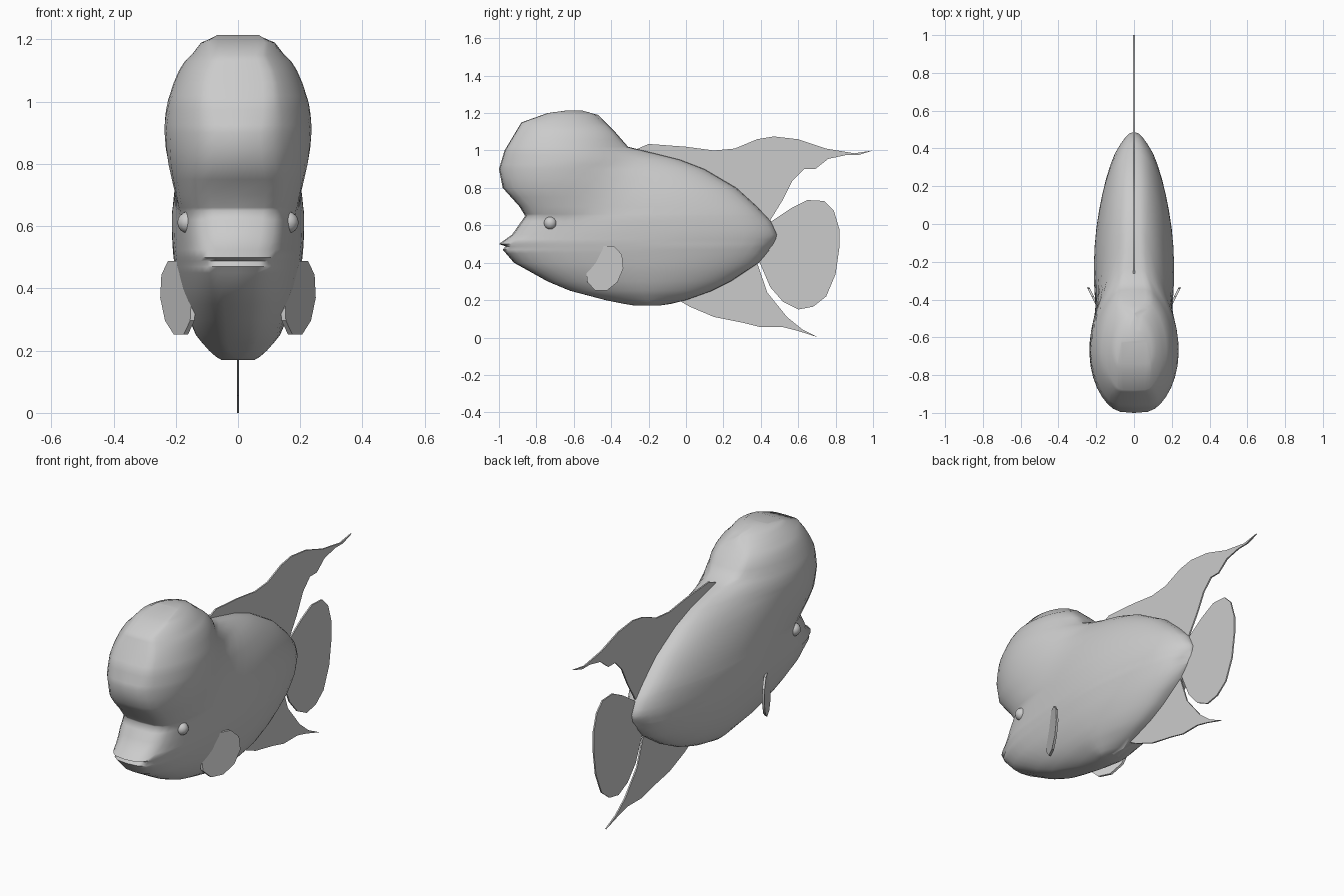
import bpy, bmesh, math

if "Cube" in bpy.data.objects:
    bpy.data.objects.remove(bpy.data.objects["Cube"])

grey = bpy.data.materials.new("pale grey")
grey.diffuse_color = (0.6, 0.6, 0.6, 1)
grey.use_nodes = True
grey.node_tree.nodes["Principled BSDF"].inputs["Base Color"].default_value = grey.diffuse_color

# side outline as (z, y): front edge, back edge
FRONT = [(.17, -.27), (.18, -.33), (.2, -.43), (.25, -.62), (.3, -.74), (.4, -.92),
         (.47, -.98), (.488, -.965), (.5, -1), (.55, -.93), (.65, -.86), (.7, -.89), (.8, -.98),
         (.9, -1), (1, -.97), (1.15, -.88), (1.2, -.74), (1.215, -.63)]
BACK = [(.17, -.15), (.18, -.08), (.2, 0), (.25, .14), (.3, .24), (.4, .39), (.5, .475), (.55, .487),
        (.62, .455), (.7, .38), (.8, .27), (.9, .1), (.95, -.03), (1, -.23), (1.02, -.31),
        (1.1, -.38), (1.19, -.47), (1.215, -.56)]
# body limits along y: underside, upper side, half width
UNDER = [(-1, .46), (-.92, .395), (-.74, .295), (-.62, .245), (-.43, .195), (-.2, .16),
         (0, .195), (.14, .245), (.24, .295), (.39, .395), (.49, .54)]
UPPER = [(-1, .51), (-.93, .56), (-.86, .66), (-.6, .85), (-.31, 1.025), (-.23, 1.005), (-.03, .955),
         (.1, .905), (.27, .805), (.38, .705), (.455, .625), (.49, .555)]
WIDTH = [(-1, .065), (-.95, .1), (-.85, .15), (-.72, .175), (-.5, .2), (-.3, .215), (-.15, .213),
         (0, .2), (.2, .16), (.36, .11), (.45, .05), (.49, .015)]


def interp(table, v):
    if v <= table[0][0]:
        return table[0][1]
    for (a, p), (b, q) in zip(table, table[1:]):
        if v <= b:
            return p + (q - p) * (v - a) / (b - a)
    return table[-1][1]


def half_width(y, z):
    """Blend of the tapering trunk and the round forehead hump."""
    lo, hi = interp(UNDER, y), interp(UPPER, y)
    mid = lo + (hi - lo) * .52
    t = (z - mid) / (hi - mid) if z > mid else (mid - z) / (mid - lo)
    power = .45 if z < mid else (.3 if y < -.6 else .5)
    trunk = interp(WIDTH, y) * max(0, 1 - t * t) ** power
    ry = .345 if y < -.67 else .4
    r = ((y + .67) / ry) ** 2 + ((z - .9) / .33) ** 2
    hump = .24 * max(0, 1 - r) ** .5
    return max((trunk ** 6 + hump ** 6) ** (1 / 6), .003)


def finish(name, bm, angle=50):
    bmesh.ops.recalc_face_normals(bm, faces=bm.faces)
    me = bpy.data.meshes.new(name)
    bm.to_mesh(me)
    bm.free()
    me.materials.append(grey)
    ob = bpy.data.objects.new(name, me)
    bpy.context.collection.objects.link(ob)
    bpy.ops.object.select_all(action='DESELECT')
    ob.select_set(True)
    bpy.context.view_layer.objects.active = ob
    bpy.ops.object.shade_smooth_by_angle(angle=math.radians(angle))
    return ob


# body: horizontal rings stacked from belly to crown
levels = sorted({z for z, _ in FRONT + BACK} | {.225, .35, .45, .525, .58, .66, .75, .85, .925, .975, 1.06, 1.13})
N = 22
bm = bmesh.new()
rings = []
for z in levels:
    yf, yb = interp(FRONT, z), interp(BACK, z)
    side = []
    for i in range(N + 1):
        y = yf + (yb - yf) * (1 - math.cos(math.pi * i / N)) / 2
        side.append((0 if i in (0, N) else half_width(y, z), y))
    loop = side + [(-x, y) for x, y in side[-2:0:-1]]
    rings.append([bm.verts.new((x, y, z)) for x, y in loop])
for a, b in zip(rings, rings[1:]):
    for i in range(len(a)):
        j = (i + 1) % len(a)
        bm.faces.new((a[i], a[j], b[j], b[i]))
bm.faces.new(rings[0])
bm.faces.new(rings[-1])
# relax the blend between hump and trunk
inner = [v for r in rings[1:-1] for v in r if abs(v.co.x) > .01]
for _ in range(3):
    bmesh.ops.smooth_vert(bm, verts=inner, factor=.4, use_axis_x=True, use_axis_y=False, use_axis_z=False)
finish("body", bm, 70)


def plate(name, pts, place, thick):
    """Flat fin from a (y, z) outline; place(y) gives its x position."""
    bm = bmesh.new()
    sides = [[bm.verts.new((place(y) + s * thick / 2, y, z)) for y, z in pts] for s in (-1, 1)]
    bm.faces.new(sides[0])
    bm.faces.new(sides[1][::-1])
    for i in range(len(pts)):
        j = (i + 1) % len(pts)
        bm.faces.new((sides[0][i], sides[0][j], sides[1][j], sides[1][i]))
    bmesh.ops.triangulate(bm, faces=[f for f in bm.faces if len(f.verts) > 4])
    return finish(name, bm, 30)


# fins on the centre line
plate("dorsal_fin", [(-.28, 1.0), (-.2, 1.035), (0, 1.02), (.15, 1), (.26, 1.01), (.38, 1.06), (.47, 1.075),
                     (.6, 1.06), (.75, 1.01), (.9, .985), (1, 1), (.92, .975), (.84, .975), (.76, .955),
                     (.69, .9), (.63, .9), (.57, .84), (.52, .74), (.44, .61), (.3, .7), (0, .88)],
      lambda y: 0, .008)
plate("tail_fin", [(.44, .61), (.56, .69), (.65, .735), (.74, .73), (.79, .68), (.82, .58), (.82, .48),
                   (.8, .34), (.75, .22), (.68, .165), (.6, .15), (.52, .19), (.45, .27), (.39, .41), (.4, .5)],
      lambda y: 0, .008)
plate("anal_fin", [(-.04, .2), (.02, .165), (.15, .11), (.3, .08), (.4, .055), (.52, .055), (.6, .035),
                   (.71, 0), (.62, .045), (.54, .11), (.435, .24), (.38, .4), (.28, .38), (.1, .25)],
      lambda y: 0, .008)

# paired fins and eyes
oval = [(-.435 + .1 * math.cos(a) + .02 * math.sin(a), .37 + .125 * math.sin(a))
        for a in (2 * math.pi * i / 10 for i in range(10))]
for s, side in ((1, "right"), (-1, "left")):
    plate(side + "_pectoral_fin", oval, lambda y: s * (.193 + .5 * (y + .435)), .014)
    bm = bmesh.new()
    bmesh.ops.create_uvsphere(bm, u_segments=12, v_segments=8, radius=.035)
    bmesh.ops.translate(bm, verts=bm.verts, vec=(s * .16, -.725, .612))
    finish(side + "_eye", bm)
